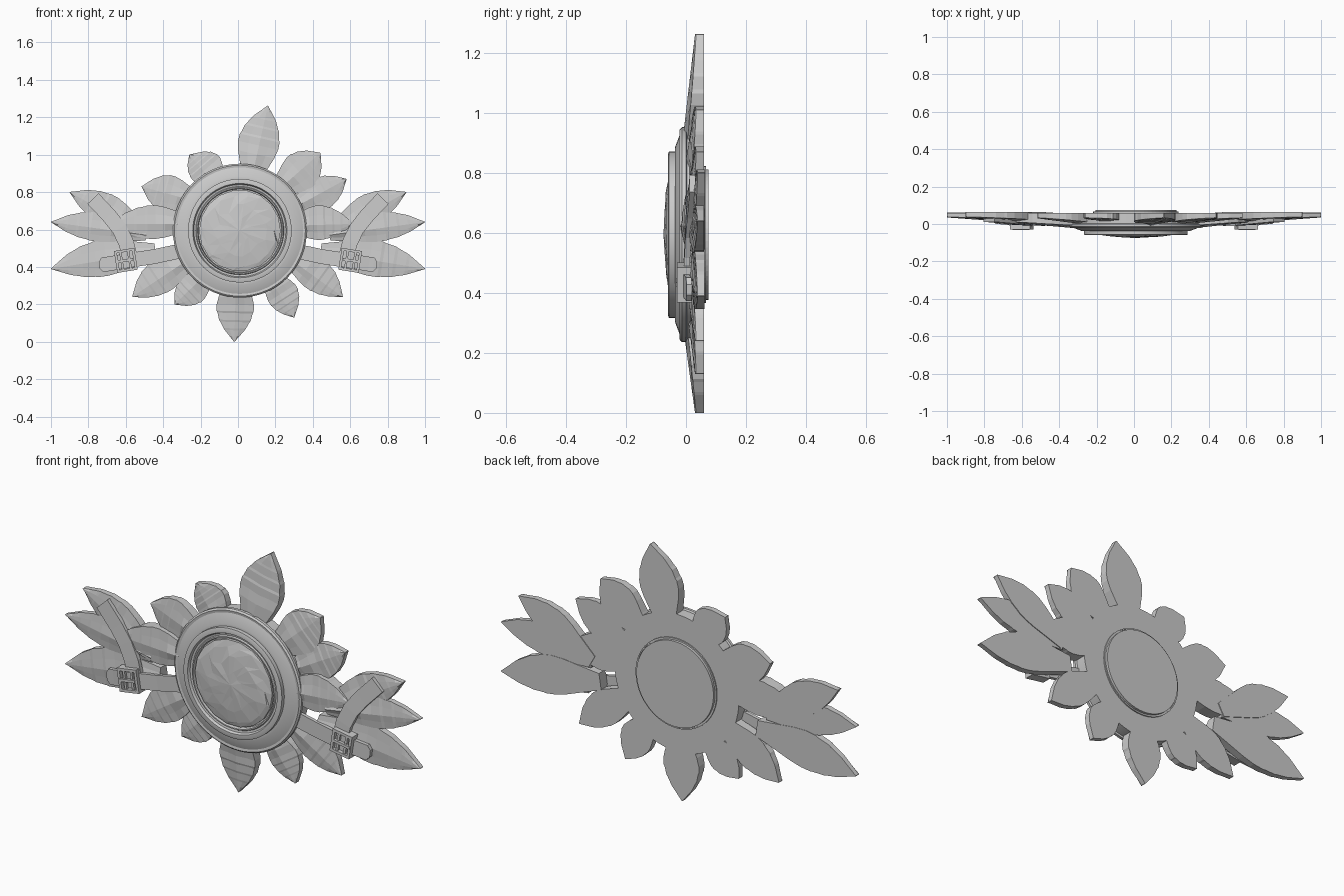
import bpy, bmesh, math, random
from mathutils import Vector

if "Cube" in bpy.data.objects:
    bpy.data.objects.remove(bpy.data.objects["Cube"])

random.seed(4)
CX, CZ = 0.01, 0.594          # centre of the medallion

mat = bpy.data.materials.new("plain grey")
mat.diffuse_color = (0.6, 0.6, 0.6, 1)
mat.use_nodes = True
mat.node_tree.nodes["Principled BSDF"].inputs["Base Color"].default_value = mat.diffuse_color


def finish(name, bm):
    bmesh.ops.recalc_face_normals(bm, faces=bm.faces)
    me = bpy.data.meshes.new(name)
    bm.to_mesh(me)
    bm.free()
    me.materials.append(mat)
    ob = bpy.data.objects.new(name, me)
    bpy.context.collection.objects.link(ob)
    return ob


def lathe(name, profile, segs=64):
    """Revolve (radius, y) points about the medallion's y axis."""
    bm = bmesh.new()
    rings = []
    for r, y in profile:
        rings.append([bm.verts.new((CX + r * math.cos(2 * math.pi * k / segs), y,
                                    CZ + r * math.sin(2 * math.pi * k / segs))) for k in range(segs)])
    for a, b in zip(rings, rings[1:]):
        for k in range(segs):
            j = (k + 1) % segs
            bm.faces.new((a[k], a[j], b[j], b[k]))
    bm.faces.new(rings[0])
    bm.faces.new(rings[-1])
    return finish(name, bm)


# serrated leaf outline: (position along leaf, share of full width)
OUTLINE = [(0, .42), (.15, .68), (.3, .9), (.42, 1), (.52, .99), (.55, .94), (.66, .85),
           (.69, .78), (.79, .6), (.82, .53), (.91, .27), (1, .015)]


def leaf(name, base, tip, wl, wr, blunt=1.0, y0=0.0, y1=0.03, back=0.06, s=1):
    """Thick leaf with a ridged, pleated front and flat back."""
    b, t = Vector(base), Vector(tip)
    d = t - b
    n = Vector((-d.y, d.x)).normalized()
    bm = bmesh.new()
    rows = []
    for i, (u, w) in enumerate(OUTLINE):
        u = u ** (1 / blunt)
        fade = 1 - u
        yf = y0 + (y1 - y0) * u
        pleat = 0.005 * fade * (1 if i % 2 else -1)
        row = []
        for k, dy in ((1, 0.004), (.5, pleat), (0, -0.012 * fade), (-.5, pleat), (-1, 0.004)):
            p = b + d * u + n * k * w * (wl if k > 0 else wr)
            row.append(bm.verts.new((s * p.x, yf + dy, p.y)))
        for k in (-1, 1):
            p = b + d * u + n * k * w * (wl if k > 0 else wr)
            row.append(bm.verts.new((s * p.x, back, p.y)))
        rows.append(row)
    for p, q in zip(rows, rows[1:]):
        for k in range(7):
            j = (k + 1) % 7
            bm.faces.new((p[k], p[j], q[j], q[k]))
    bm.faces.new(rows[0])
    bm.faces.new(rows[-1])
    return finish(name, bm)


def strap(name, pts, width, thick, s, round_end=False):
    """Ribbon along (x, y, z) centre points, lying in the xz plane."""
    bm = bmesh.new()
    P = [Vector(p) for p in pts]
    rows = []
    for i, p in enumerate(P):
        d = P[min(i + 1, len(P) - 1)] - P[max(i - 1, 0)]
        n = Vector((-d.z, 0, d.x)).normalized()
        w = width / 2 * (.45 if round_end and i == len(P) - 1 else 1)
        row = []
        for k, dy in ((1, 0), (-1, 0), (-1, thick), (1, thick)):
            v = p + n * k * w
            row.append(bm.verts.new((s * v.x, v.y + dy, v.z)))
        rows.append(row)
    for a, b in zip(rows, rows[1:]):
        for k in range(4):
            j = (k + 1) % 4
            bm.faces.new((a[k], a[j], b[j], b[k]))
    bm.faces.new(rows[0])
    bm.faces.new(rows[-1])
    return finish(name, bm)


def buckle(name, s):
    """Rectangular frame with inner bars and a prong, slightly tilted."""
    bm = bmesh.new()
    c, ang = Vector((.6, 0, .435)), math.radians(-9)
    bars = [(0, .052, .108, .014, -.03, .02), (0, -.052, .108, .014, -.03, .02),
            (-.048, 0, .014, .118, -.03, .02), (.048, 0, .014, .118, -.03, .02),
            (-.02, 0, .012, .1, -.025, -.005), (.022, 0, .012, .1, -.025, -.005),
            (.005, 0, .09, .014, -.033, -.018)]
    for x, z, w, h, ya, yb in bars:
        vs = bmesh.ops.create_cube(bm, size=1)["verts"]
        for v in vs:
            lx, lz = x + v.co.x * w, z + v.co.z * h
            v.co = (s * (c.x + lx * math.cos(ang) - lz * math.sin(ang)),
                    (ya + yb) / 2 + v.co.y * (yb - ya),
                    c.z + lx * math.sin(ang) + lz * math.cos(ang))
    return finish(name, bm)


# medallion body with stepped rim
body = lathe("medallion_body", [
    (.35, .06), (.35, .004), (.358, 0), (.358, -.014), (.35, -.021), (.338, -.019), (.29, -.037),
    (.277, -.037), (.277, -.057), (.268, -.06), (.252, -.06), (.246, -.048), (.236, -.046),
    (.232, -.053), (.226, -.053), (.222, -.036)])

# round plate on the back, set off by a groove
lathe("back_plate", [(.228, .05), (.228, .066), (.222, .066), (.222, .062), (.217, .062),
                     (.217, .075), (.1, .075)])

# faceted gem
bm = bmesh.new()
rings = []
for r, y, jit in ((.218, -.03, 0), (.218, -.05, 0), (.19, -.0575, .012), (.125, -.066, .022), (.06, -.071, .016)):
    ring = []
    for k in range(18):
        a = 2 * math.pi * (k + random.uniform(-.25, .25) * (jit > 0)) / 18
        q = r + random.uniform(-jit, jit)
        ring.append(bm.verts.new((CX + q * math.cos(a), y + random.uniform(-.0015, .0015) * (jit > 0),
                                  CZ + q * math.sin(a))))
    rings.append(ring)
for a, b in zip(rings, rings[1:]):
    for k in range(18):
        j = (k + 1) % 18
        bm.faces.new((a[k], a[j], b[j]))
        bm.faces.new((a[k], b[j], b[k]))
apex = bm.verts.new((CX, -.075, CZ))
for k in range(18):
    bm.faces.new((rings[-1][k], rings[-1][(k + 1) % 18], apex))
bm.faces.new(rings[0])
finish("gem", bm)

# leaves around the medallion
leaf("leaf_top", (.07, .86), (.16, 1.262), .115, .105, 1.15, -.005)
leaf("leaf_bottom", (-.01, .34), (-.02, 0), .1, .1, 1.0, -.005)
leaf("leaf_upper_right", (.18, .78), (.44, 1.01), .1, .11, 1.5)
leaf("leaf_upper_left", (-.07, .78), (-.26, 1.0), .075, .115, 1.7, .01)
leaf("leaf_right_high", (.27, .7), (.58, .87), .085, .09, 1.35, .01)
leaf("leaf_left_high", (-.19, .74), (-.515, .83), .1, .1, 1.35, 0)
leaf("leaf_right_front", (.28, .62), (.62, .63), .105, .08, 1.0, -.015, .01)
leaf("leaf_left_front", (-.26, .63), (-.69, .63), .08, .1, 1.0, -.015, .01)
leaf("leaf_lower_right", (.24, .47), (.56, .24), .1, .075, 1.25, .005)
leaf("leaf_lower_right_small", (.14, .38), (.3, .13), .1, .07, 1.3, .01)
leaf("leaf_lower_left", (-.22, .47), (-.565, .24), .085, .1, 1.25, .005)
leaf("leaf_lower_left_small", (-.13, .4), (-.34, .2), .09, .075, 1.4, .01)

# side sprays, straps and buckles, mirrored
for s, side in ((1, "right"), (-1, "left")):
    leaf("spray_leaf_high_" + side, (.49, .57), (.9, .8), .1, .07, 1.2, .015, .035, .064, s)
    leaf("spray_leaf_mid_" + side, (.49, .57), (1, .64), .085, .07, 1.2, .01, .035, .06, s)
    leaf("spray_leaf_low_" + side, (.44, .48), (1, .39), .11, .085, 1.15, .012, .035, .062, s)
    strap("strap_low_" + side, [(.31, -.008, .485), (.45, -.008, .455), (.6, -.014, .432),
                                (.7, -.002, .415), (.725, 0, .412), (.742, .002, .41)], .078, .018, s, True)
    strap("strap_high_" + side, [(.575, -.008, .44), (.598, -.006, .53), (.635, -.002, .605),
                                 (.69, .004, .675), (.775, .012, .765)], .082, .02, s)
    buckle("buckle_" + side, s)

# smooth the turned body, keep its steps crisp
bpy.context.view_layer.objects.active = body
body.select_set(True)
bpy.ops.object.shade_smooth_by_angle(angle=math.radians(25))
